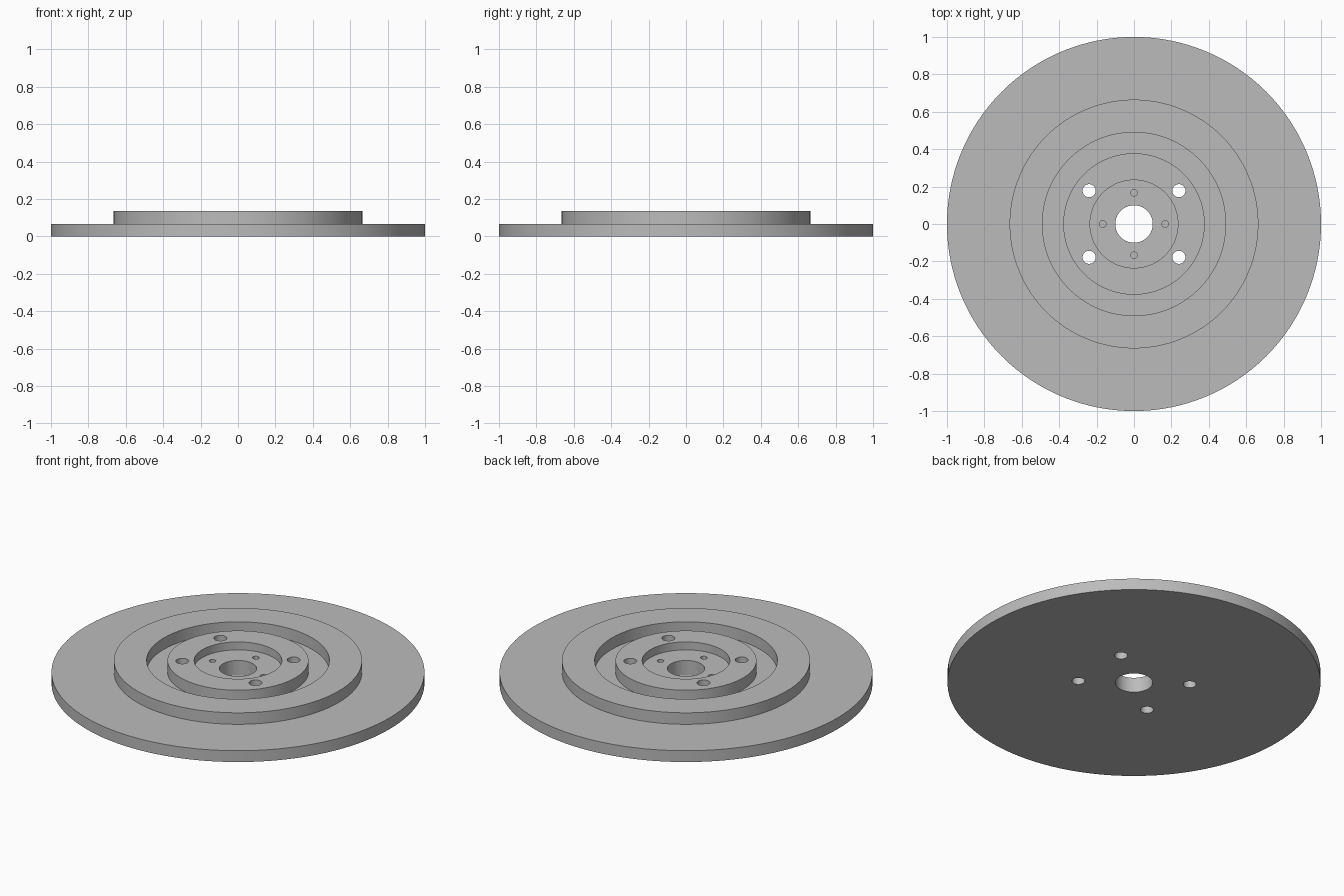
import bpy, math

cube = bpy.data.objects.get("Cube")
if cube:
    bpy.data.objects.remove(cube, do_unlink=True)

SEGMENTS = 128
BASE_TOP, RIM_TOP, HUB_FLOOR = 0.067, 0.135, 0.088

grey = bpy.data.materials.new("plain_grey")
grey.use_nodes = True
grey.diffuse_color = (0.5, 0.5, 0.5, 1)
grey.node_tree.nodes["Principled BSDF"].inputs["Base Color"].default_value = grey.diffuse_color


def lathe(name, profile):
    """Closed ring of (radius, height) points turned around z."""
    count = len(profile)
    verts, faces = [], []
    for s in range(SEGMENTS):
        a = math.tau * s / SEGMENTS
        verts += [(r * math.cos(a), r * math.sin(a), z) for r, z in profile]
        here, there = s * count, (s + 1) % SEGMENTS * count
        for i in range(count):
            j = (i + 1) % count
            faces.append((here + i, there + i, there + j, here + j))
    mesh = bpy.data.meshes.new(name)
    mesh.from_pydata(verts, [], faces)
    mesh.materials.append(grey)
    obj = bpy.data.objects.new(name, mesh)
    bpy.context.collection.objects.link(obj)
    return obj


def drill(target, name, x, y, radius, bottom):
    """Cut a round hole from above down to the given height."""
    top = 0.3
    bpy.ops.mesh.primitive_cylinder_add(vertices=32, radius=radius, depth=top - bottom,
                                        location=(x, y, (top + bottom) / 2))
    cutter = bpy.context.object
    cutter.name = name
    cutter.data.materials.append(grey)
    cutter.hide_render = True
    cut = target.modifiers.new(name, 'BOOLEAN')
    cut.operation, cut.solver, cut.object = 'DIFFERENCE', 'EXACT', cutter
    bpy.context.view_layer.objects.active = target
    bpy.ops.object.modifier_apply(modifier=cut.name)
    bpy.data.objects.remove(cutter, do_unlink=True)


# Flanged disc: base plate, outer raised ring, groove, hub ring, recess and bore
disc = lathe("flanged_disc", [
    (0.1, 0), (1, 0), (1, BASE_TOP),
    (0.665, BASE_TOP), (0.665, RIM_TOP), (0.49, RIM_TOP), (0.49, BASE_TOP),
    (0.378, BASE_TOP), (0.378, RIM_TOP), (0.235, RIM_TOP), (0.235, HUB_FLOOR),
    (0.1, HUB_FLOOR)])

# Four bolt holes right through the hub ring
for x in (-0.24, 0.24):
    for y in (-0.178, 0.178):
        drill(disc, "bolt_hole", x, y, 0.035, -0.1)

# Four small blind holes in the recess floor
for k in range(4):
    a = k * math.pi / 2
    drill(disc, "pin_hole", 0.167 * math.cos(a), 0.167 * math.sin(a), 0.018, 0.045)

# Smooth round walls, sharp rims
bpy.ops.object.select_all(action='DESELECT')
disc.select_set(True)
bpy.context.view_layer.objects.active = disc
bpy.ops.object.shade_smooth_by_angle(angle=math.radians(30))
